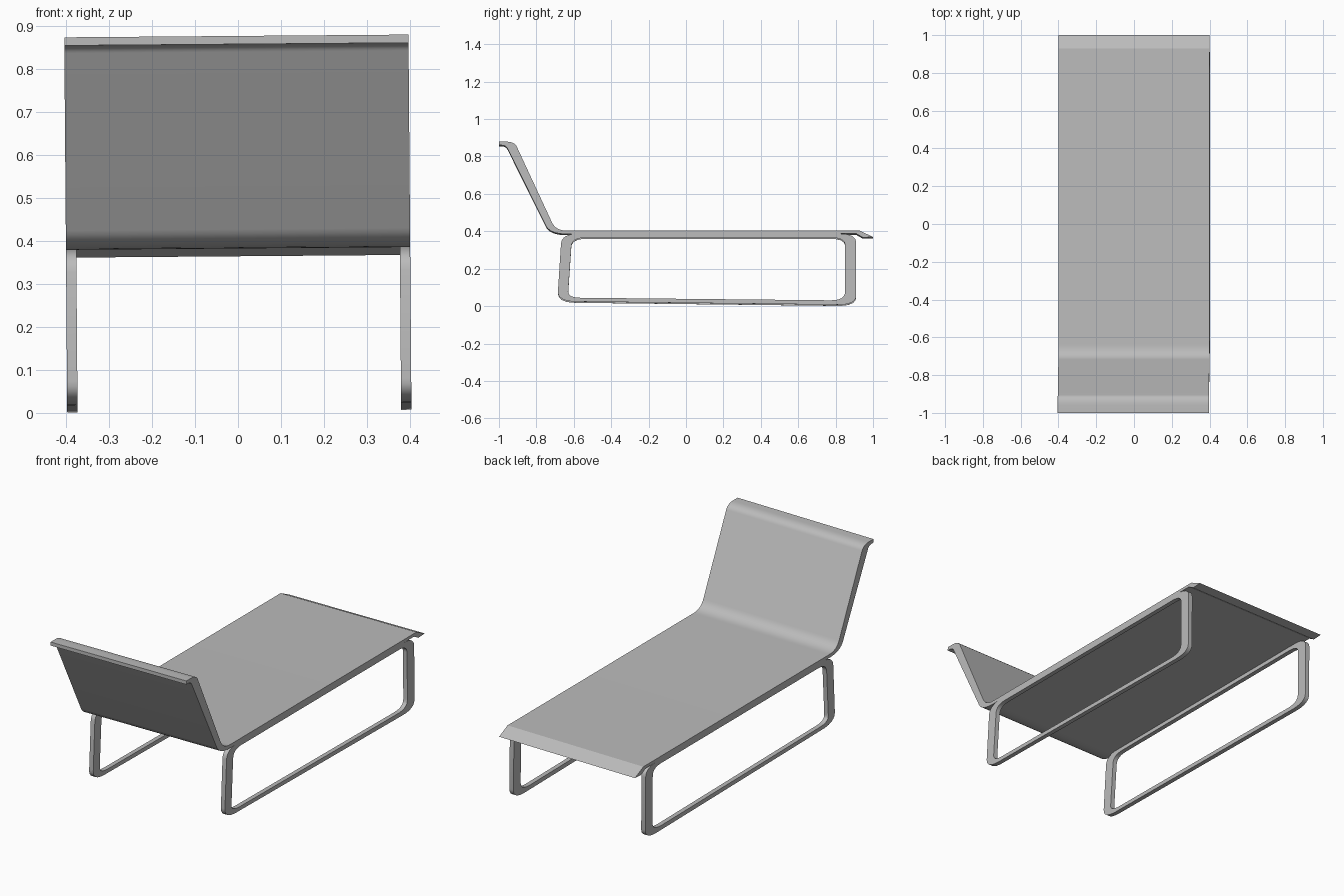
import bpy, bmesh, math
from mathutils import Vector

cube = bpy.data.objects.get("Cube")
if cube:
    bpy.data.objects.remove(cube, do_unlink=True)

grey = bpy.data.materials.new("light grey")
grey.use_nodes = True
colour = (0.5, 0.5, 0.5, 1)
grey.diffuse_color = colour
grey.node_tree.nodes["Principled BSDF"].inputs["Base Color"].default_value = colour

LEAN = 0.008  # the lounger leans very slightly sideways


def rounded(corners, steps=8):
    """Closed (y, z) outline; each corner is (y, z, cut before, cut after)."""
    points = []
    for i, (y, z, before, after) in enumerate(corners):
        p = Vector((y, z))
        if not before:
            points.append(p)
            continue
        prev = Vector(corners[i - 1][:2])
        nxt = Vector(corners[(i + 1) % len(corners)][:2])
        a = p + (prev - p).normalized() * before
        b = p + (nxt - p).normalized() * after
        for k in range(steps + 1):
            t = k / steps
            points.append(a * (1 - t) ** 2 + p * 2 * t * (1 - t) + b * t * t)
    return points


def finish(name, bm):
    for v in bm.verts:
        x, z = v.co.x, v.co.z
        v.co.x = x - LEAN * (z - 0.4)
        v.co.z = z + LEAN * x
    bmesh.ops.recalc_face_normals(bm, faces=bm.faces)
    mesh = bpy.data.meshes.new(name)
    bm.to_mesh(mesh)
    bm.free()
    obj = bpy.data.objects.new(name, mesh)
    bpy.context.collection.objects.link(obj)
    mesh.materials.append(grey)
    bpy.ops.object.select_all(action="DESELECT")
    obj.select_set(True)
    bpy.context.view_layer.objects.active = obj
    bpy.ops.object.shade_smooth_by_angle(angle=math.radians(25))


def loop(bm, outline, x):
    return [bm.verts.new((x, p.x, p.y)) for p in outline]


def bridge(bm, a, b):
    for i in range(len(a)):
        j = (i + 1) % len(a)
        bm.faces.new((a[i], a[j], b[j], b[i]))


# One-piece bed: raised back, flat seat and bevelled foot lip
profile = rounded([
    (-1, 0.876, 0, 0), (-0.917, 0.876, 0.045, 0.03),
    (-0.696, 0.40, 0.05, 0.06), (0.93, 0.40, 0, 0),
    (1, 0.366, 0, 0), (0.945, 0.364, 0, 0), (0.91, 0.384, 0, 0),
    (-0.727, 0.382, 0.09, 0.05), (-0.963, 0.857, 0.02, 0.025),
    (-1, 0.857, 0, 0)])
bm = bmesh.new()
sides = [loop(bm, profile, x) for x in (-0.4, 0.4)]
bridge(bm, *sides)
for side in sides:
    bm.faces.new(side)
finish("lounger_bed", bm)

# Closed leg loops, one under each long edge
outer = rounded([
    (-0.688, 0.022, 0.055, 0.10), (0.91, 0.003, 0.10, 0.05),
    (0.91, 0.384, 0.05, 0.09), (-0.665, 0.384, 0.09, 0.055)])
inner = rounded([
    (-0.632, 0.042, 0.035, 0.07), (0.85, 0.027, 0.08, 0.045),
    (0.85, 0.362, 0.04, 0.07), (-0.61, 0.362, 0.07, 0.045)])
for name, x0, x1 in (("right_leg_loop", -0.4, -0.376),
                     ("left_leg_loop", 0.376, 0.4)):
    bm = bmesh.new()
    rings = [loop(bm, outer, x0), loop(bm, outer, x1),
             loop(bm, inner, x1), loop(bm, inner, x0)]
    for i in range(4):
        bridge(bm, rings[i], rings[(i + 1) % 4])
    finish(name, bm)
